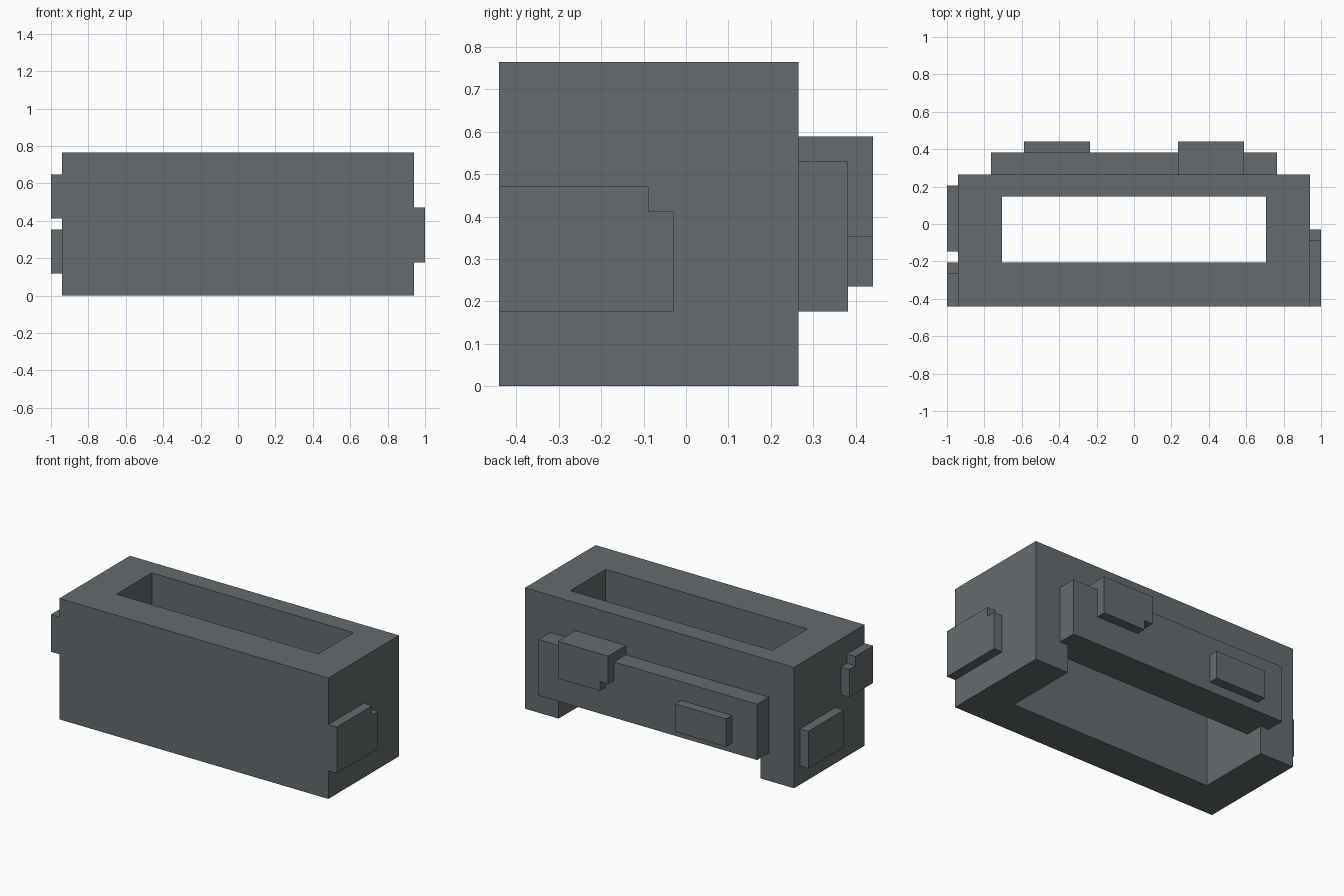
import bpy, bmesh
from mathutils import Vector

if "Cube" in bpy.data.objects:
    bpy.data.objects.remove(bpy.data.objects["Cube"])

U = 1 / 17          # grid step used by every part
Y0 = -7.5 * U       # front plane

stone = bpy.data.materials.new("slate_grey")
stone.diffuse_color = (0.127, 0.147, 0.156, 1)
stone.use_nodes = True
stone.node_tree.nodes["Principled BSDF"].inputs["Base Color"].default_value = stone.diffuse_color


def prism(name, axis, a, b, pts):
    """Extrude a profile along x or y from a to b. Profile is (y, z) or (x, z)."""
    bm = bmesh.new()

    def at(t, p):
        return Vector((t, p[0], p[1])) if axis == "x" else Vector((p[0], t, p[1]))
    face = bm.faces.new([bm.verts.new(at(a, p)) for p in pts])
    ext = bmesh.ops.extrude_face_region(bm, geom=[face])
    moved = [v for v in ext["geom"] if isinstance(v, bmesh.types.BMVert)]
    shift = Vector((b - a, 0, 0)) if axis == "x" else Vector((0, b - a, 0))
    bmesh.ops.translate(bm, verts=moved, vec=shift)
    bmesh.ops.recalc_face_normals(bm, faces=bm.faces[:])
    me = bpy.data.meshes.new(name)
    bm.to_mesh(me)
    bm.free()
    me.materials.append(stone)
    ob = bpy.data.objects.new(name, me)
    bpy.context.collection.objects.link(ob)
    return ob


def rect(u0, u1, z0, z1):
    return [(u0, z0), (u1, z0), (u1, z1), (u0, z1)]


def cut(body, cutter):
    cutter.hide_render = True
    mod = body.modifiers.new("cut", "BOOLEAN")
    mod.operation, mod.solver, mod.object = "DIFFERENCE", "EXACT", cutter
    bpy.context.view_layer.objects.active = body
    bpy.ops.object.modifier_apply(modifier=mod.name)
    bpy.data.objects.remove(cutter)


# Hollow trough body, open through top and bottom, with a low gap in the back wall
body = prism("body", "x", -16 * U, 16 * U, rect(Y0, Y0 + 12 * U, 0, 13 * U))
cut(body, prism("hollow_cutter", "x", -12 * U, 12 * U,
                rect(Y0 + 4 * U, Y0 + 10 * U, -U, 14 * U)))
cut(body, prism("back_gap_cutter", "x", -12 * U, 12 * U,
                rect(Y0 + 7 * U, Y0 + 13 * U, -U, 3 * U)))

# Long panel on the back
prism("back_panel", "y", Y0 + 12 * U, Y0 + 14 * U, rect(-13 * U, 13 * U, 3 * U, 9 * U))

# Raised stones on the back panel
prism("back_large_stone", "y", Y0 + 12 * U, Y0 + 15 * U,
      [(5 * U, 6 * U), (10 * U, 6 * U), (10 * U, 10 * U), (4 * U, 10 * U),
       (4 * U, 7 * U), (5 * U, 7 * U)])
prism("back_small_stone", "y", Y0 + 14 * U, Y0 + 15 * U,
      rect(-10 * U, -4 * U, 4 * U, 7 * U))

# Notched stone on the right end
prism("right_stone", "x", 16 * U, 17 * U,
      [(Y0, 3 * U), (Y0 + 7 * U, 3 * U), (Y0 + 7 * U, 7 * U),
       (Y0 + 6 * U, 7 * U), (Y0 + 6 * U, 8 * U), (Y0, 8 * U)])

# Two stones on the left end, the upper one notched
prism("left_upper_stone", "x", -17 * U, -16 * U,
      [(Y0, 7 * U), (Y0 + 4 * U, 7 * U), (Y0 + 4 * U, 10 * U),
       (Y0 + 3 * U, 10 * U), (Y0 + 3 * U, 11 * U), (Y0, 11 * U)])
prism("left_lower_stone", "x", -17 * U, -16 * U,
      rect(Y0 + 5 * U, Y0 + 11 * U, 2 * U, 6 * U))
